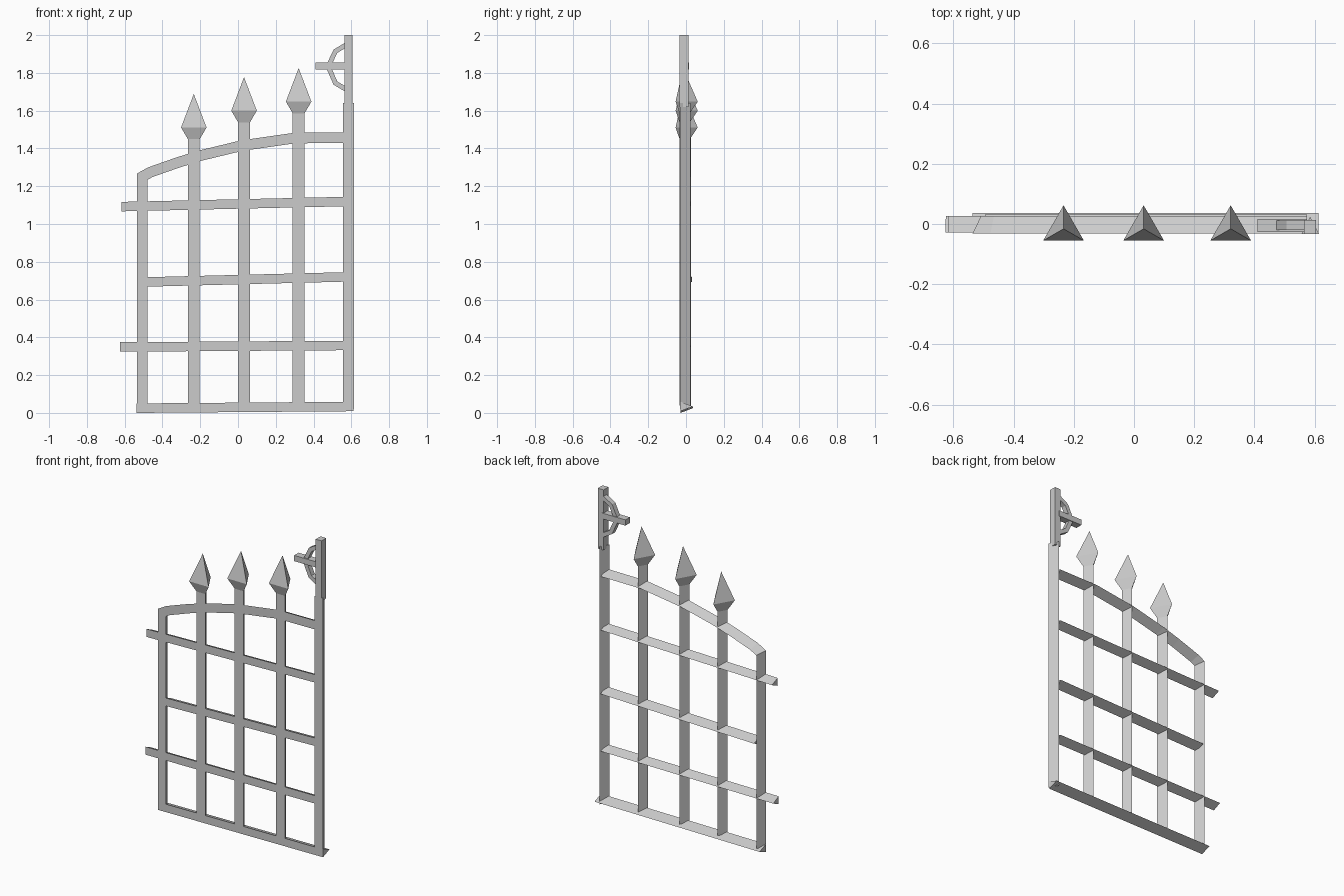
import bpy, bmesh, math
from mathutils import Vector

if "Cube" in bpy.data.objects:
    bpy.data.objects.remove(bpy.data.objects["Cube"])

FRONT = -0.033


def loft(name, rings):
    """Skin a list of equal-length vertex rings and cap both ends."""
    bm = bmesh.new()
    vs = [[bm.verts.new(p) for p in r] for r in rings]
    n = len(rings[0])
    for a, b in zip(vs, vs[1:]):
        for i in range(n):
            j = (i + 1) % n
            bm.faces.new((a[i], a[j], b[j], b[i]))
    bm.faces.new(vs[0])
    bm.faces.new(vs[-1])
    bmesh.ops.remove_doubles(bm, verts=bm.verts, dist=1e-5)
    bmesh.ops.recalc_face_normals(bm, faces=bm.faces)
    me = bpy.data.meshes.new(name)
    bm.to_mesh(me)
    bm.free()
    ob = bpy.data.objects.new(name, me)
    bpy.context.collection.objects.link(ob)
    return ob


def sweep(name, path, profile):
    """Sweep a (side, depth) profile along an x-z path with mitred corners."""
    pts = [Vector(p) for p in path]
    rings = []
    for i, p in enumerate(pts):
        d0 = (p - pts[max(i - 1, 0)]).normalized()
        d1 = (pts[min(i + 1, len(pts) - 1)] - p).normalized()
        d = (d0 + d1).normalized()
        side = Vector((-d.y, d.x)) / max(d.dot(d1 if d1.length else d0), 0.5)
        rings.append([(p.x + side.x * s, y, p.y + side.y * s) for s, y in profile])
    return loft(name, rings)


def tri(half, y0=FRONT, y1=0.024):
    return [(-half, y0), (half, y0), (0, y1)]


def rect(half, y0, y1):
    return [(-half, y0), (half, y0), (half, y1), (-half, y1)]


# Spear bars: three-sided shaft with flared pointed head
for i, (x, flare) in enumerate([(-0.234, 1.511), (0.032, 1.60), (0.321, 1.648)]):
    rings = []
    for z, r in [(0.04, 0.036), (flare - 0.062, 0.036), (flare, 0.078), (flare + 0.177, 0.0002)]:
        rings.append([(x + r * math.cos(a), -0.016 + r * math.sin(a), z)
                      for a in (math.radians(90 + 120 * k) for k in range(3))])
    loft(f"spear_bar_{i + 1}", rings)

# Horizontal rails, slightly behind the spear bars
rails = {
    "bottom_rail": ((-0.537, 0.025), (0.612, 0.034), 0.036),
    "lower_rail": ((-0.625, 0.349), (0.575, 0.357), 0.026),
    "middle_rail": ((-0.495, 0.693), (0.575, 0.72), 0.031),
    "upper_rail": ((-0.617, 1.092), (0.575, 1.119), 0.026),
}
for name, (a, b, back) in rails.items():
    sweep(name, [a, b], tri(0.025, -0.029, back))

# Left post bending into the arched top rail
sweep("left_post_and_arch",
      [(-0.508, 0.033), (-0.508, 1.25), (-0.465, 1.274), (-0.32, 1.325), (-0.2, 1.362),
       (0.02, 1.415), (0.30, 1.455), (0.575, 1.457)], tri(0.028, -0.031, 0.026))

# Right post: triangular below, square above
sweep("right_post", [(0.585, 0.02), (0.585, 1.64)], tri(0.029))
sweep("right_post_top", [(0.585, 1.62), (0.585, 2.0)], rect(0.02, -0.034, 0.013))

# Latch bracket: crossbar and half ring
sweep("bracket_bar", [(0.41, 1.836), (0.575, 1.836)], rect(0.018, -0.027, 0.017))
sweep("bracket_ring",
      [(0.575, 1.95), (0.516, 1.915), (0.482, 1.843), (0.482, 1.823), (0.516, 1.746), (0.575, 1.711)],
      rect(0.0125, -0.02, 0.012))
